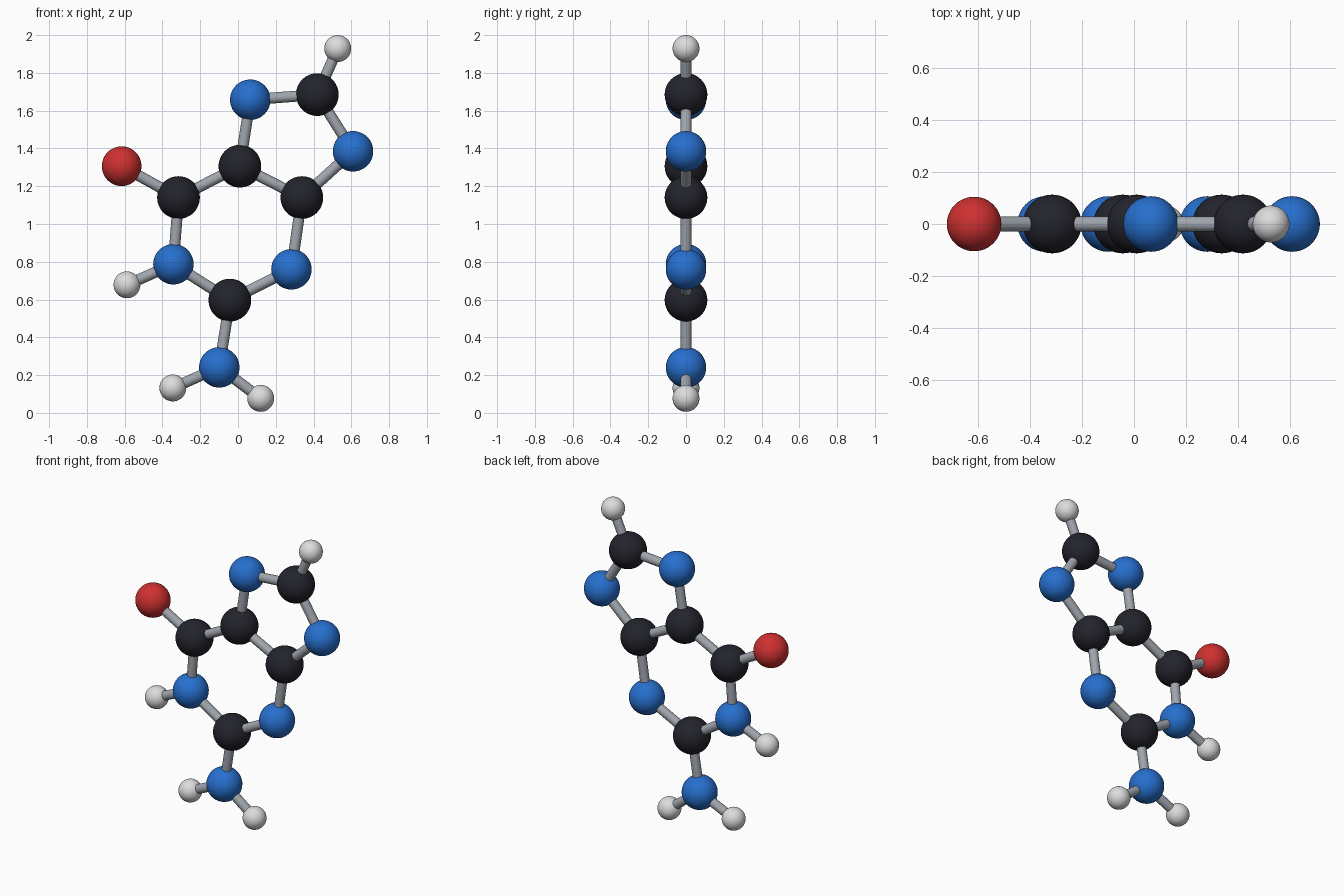
import bpy
from mathutils import Vector

cube = bpy.data.objects.get("Cube")
if cube:
    bpy.data.objects.remove(cube, do_unlink=True)


def material(name, rgb):
    mat = bpy.data.materials.new(name)
    mat.use_nodes = True
    mat.diffuse_color = (*rgb, 1)
    mat.node_tree.nodes["Principled BSDF"].inputs["Base Color"].default_value = (*rgb, 1)
    return mat


# Each kind of atom has a radius and a colour
KINDS = {
    "carbon": (0.113, material("charcoal", (0.017, 0.017, 0.026))),
    "nitrogen": (0.107, material("blue", (0.02, 0.16, 0.62))),
    "oxygen": (0.105, material("red", (0.62, 0.03, 0.03))),
    "hydrogen": (0.071, material("pale_grey", (0.72, 0.72, 0.72))),
}
STICK = material("steel_grey", (0.35, 0.38, 0.42))
STICK_RADIUS = 0.029

# Atom positions in the flat plane: kind, x, z
ATOMS = {
    "ring_carbon_left": ("carbon", -0.315, 1.14),
    "ring_carbon_top": ("carbon", 0.01, 1.306),
    "ring_carbon_right": ("carbon", 0.338, 1.14),
    "ring_nitrogen_right": ("nitrogen", 0.283, 0.76),
    "ring_carbon_bottom": ("carbon", -0.043, 0.597),
    "ring_nitrogen_left": ("nitrogen", -0.342, 0.787),
    "upper_nitrogen": ("nitrogen", 0.065, 1.658),
    "upper_carbon": ("carbon", 0.42, 1.685),
    "side_nitrogen": ("nitrogen", 0.609, 1.385),
    "side_oxygen": ("oxygen", -0.616, 1.306),
    "top_hydrogen": ("hydrogen", 0.528, 1.929),
    "side_hydrogen": ("hydrogen", -0.588, 0.678),
    "tail_nitrogen": ("nitrogen", -0.099, 0.241),
    "tail_hydrogen_left": ("hydrogen", -0.345, 0.132),
    "tail_hydrogen_right": ("hydrogen", 0.12, 0.071 + 0.006),
}

# Chains of atoms joined by sticks
CHAINS = [
    # six-sided ring
    ["ring_carbon_left", "ring_carbon_top", "ring_carbon_right", "ring_nitrogen_right",
     "ring_carbon_bottom", "ring_nitrogen_left", "ring_carbon_left"],
    # five-sided ring
    ["ring_carbon_top", "upper_nitrogen", "upper_carbon", "side_nitrogen", "ring_carbon_right"],
    # branches
    ["ring_carbon_left", "side_oxygen"],
    ["upper_carbon", "top_hydrogen"],
    ["ring_nitrogen_left", "side_hydrogen"],
    ["ring_carbon_bottom", "tail_nitrogen", "tail_hydrogen_left"],
    ["tail_nitrogen", "tail_hydrogen_right"],
]


def finish(name, mat):
    obj = bpy.context.object
    obj.name = name
    obj.data.materials.append(mat)
    bpy.ops.object.shade_smooth_by_angle()


def centre(name):
    kind, x, z = ATOMS[name]
    return Vector((x, 0, z))


# Balls
for name, (kind, x, z) in ATOMS.items():
    radius, mat = KINDS[kind]
    bpy.ops.mesh.primitive_uv_sphere_add(segments=48, ring_count=24, radius=radius,
                                         location=centre(name))
    finish(name, mat)

# Sticks
for chain in CHAINS:
    for start, end in zip(chain, chain[1:]):
        a, b = centre(start), centre(end)
        bpy.ops.mesh.primitive_cylinder_add(
            vertices=24, radius=STICK_RADIUS, depth=(b - a).length, location=(a + b) / 2,
            rotation=(b - a).to_track_quat("Z", "Y").to_euler())
        finish(f"stick_{start}_to_{end}", STICK)
